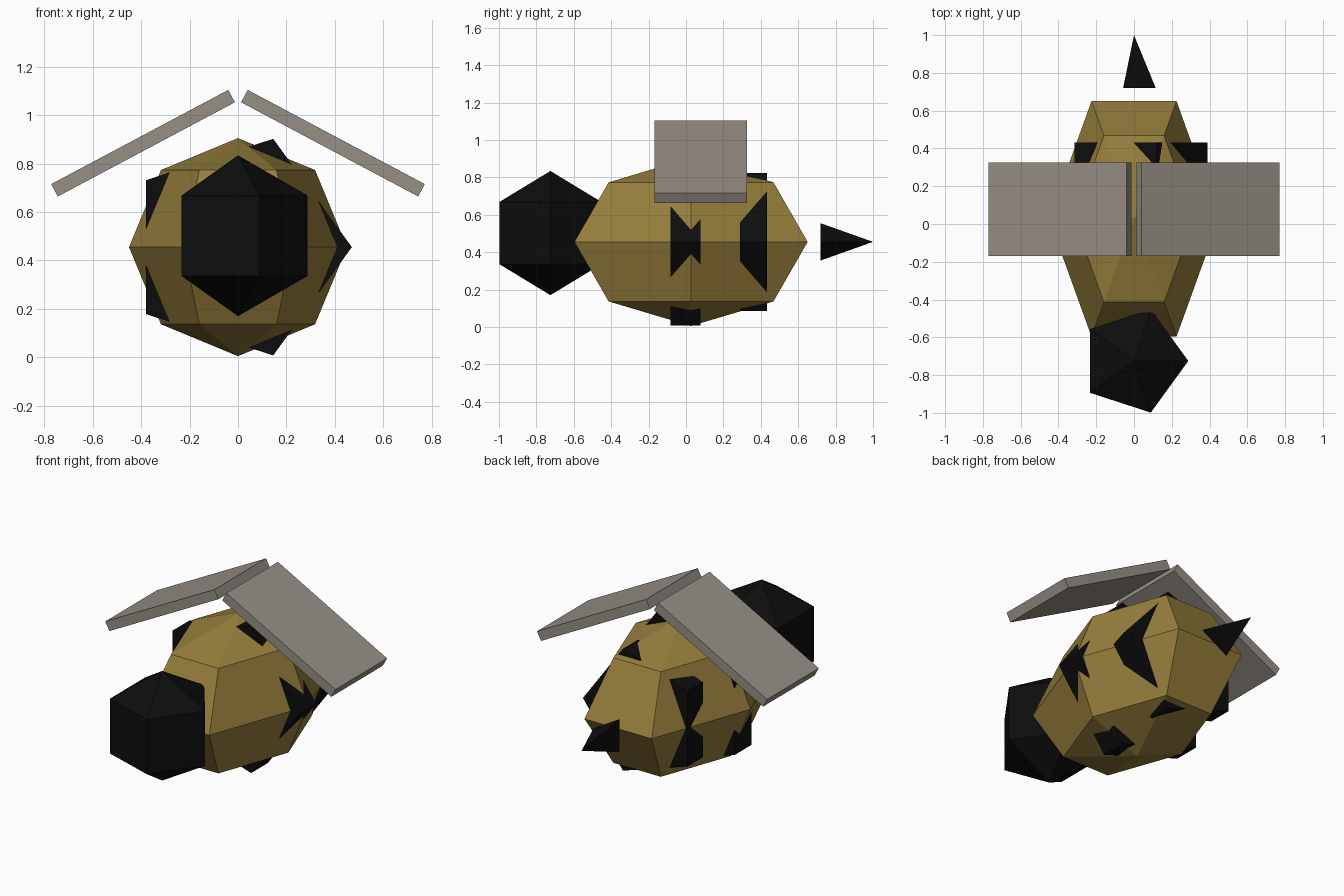
import bpy, bmesh, math
from mathutils import Matrix

if "Cube" in bpy.data.objects:
    bpy.data.objects.remove(bpy.data.objects["Cube"])


def material(name, rgb):
    m = bpy.data.materials.new(name)
    m.diffuse_color = (*rgb, 1)
    m.use_nodes = True
    m.node_tree.nodes["Principled BSDF"].inputs["Base Color"].default_value = m.diffuse_color
    return m


GOLD = material("golden yellow", (0.305, 0.209, 0.045))
BLACK = material("black", (0.004, 0.004, 0.004))
GREY = material("wing grey", (0.305, 0.275, 0.238))


def finish(name, bm, mat):
    bmesh.ops.recalc_face_normals(bm, faces=bm.faces)
    mesh = bpy.data.meshes.new(name)
    bm.to_mesh(mesh)
    bm.free()
    mesh.materials.append(mat)
    obj = bpy.data.objects.new(name, mesh)
    bpy.context.collection.objects.link(obj)
    return obj


def revolve(name, profile, sides, mat, centre, axis="Z", scale=(1, 1, 1)):
    """Flat-faced solid of revolution; profile is (radius, height), first corner on +x."""
    bm = bmesh.new()
    rings = []
    for r, h in profile:
        ring = []
        for i in range(sides if r > 1e-6 else 1):
            a = 2 * math.pi * i / sides
            c, s = r * math.cos(a), r * math.sin(a)
            p = (c, s, h) if axis == "Z" else (c, h, s)
            ring.append(bm.verts.new([k * v + o for k, v, o in zip(scale, p, centre)]))
        rings.append(ring)
    for low, high in zip(rings, rings[1:]):
        for i in range(sides):
            j = (i + 1) % sides
            if len(low) == 1:
                bm.faces.new((low[0], high[i], high[j]))
            elif len(high) == 1:
                bm.faces.new((low[i], low[j], high[0]))
            else:
                bm.faces.new((low[i], low[j], high[j], high[i]))
    for ring, r in ((rings[0], profile[0][0]), (rings[-1], profile[-1][0])):
        if r > 1e-6:
            bm.faces.new(ring)          # flat end cap
    return finish(name, bm, mat)


def ball(radius, rows):
    return [(radius * math.sin(math.pi * k / rows), -radius * math.cos(math.pi * k / rows))
            for k in range(rows + 1)]


# Body and head: coarse spheres
revolve("body", ball(1, 4), 6, GOLD, (0, 0.027, 0.455), scale=(0.45, 0.72, 0.45))
revolve("head", ball(0.332, 3), 5, BLACK, (0, -0.725, 0.502))

# Stripes: five-sided discs poking through the body
for name, y, radius, depth in (("middle_stripe", -0.002, 0.47, 0.16),
                               ("rear_stripe", 0.36, 0.388, 0.145)):
    revolve(name, [(radius, -depth / 2), (radius, depth / 2)], 5, BLACK, (0, y, 0.455), "Y")

# Stinger: three-sided cone pointing back
revolve("stinger", [(0.115, 0), (0, 0.28)], 3, BLACK, (0, 0.72, 0.455), "Y")

# Wings: tilted slabs
for name, side in (("right_wing", 1), ("left_wing", -1)):
    bm = bmesh.new()
    place = (Matrix.Translation((side * 0.392, 0.078, 0.884))
             @ Matrix.Rotation(side * math.radians(28), 4, "Y")
             @ Matrix.Diagonal((0.828, 0.495, 0.058, 1)))
    bmesh.ops.create_cube(bm, size=1, matrix=place)
    finish(name, bm, GREY)
